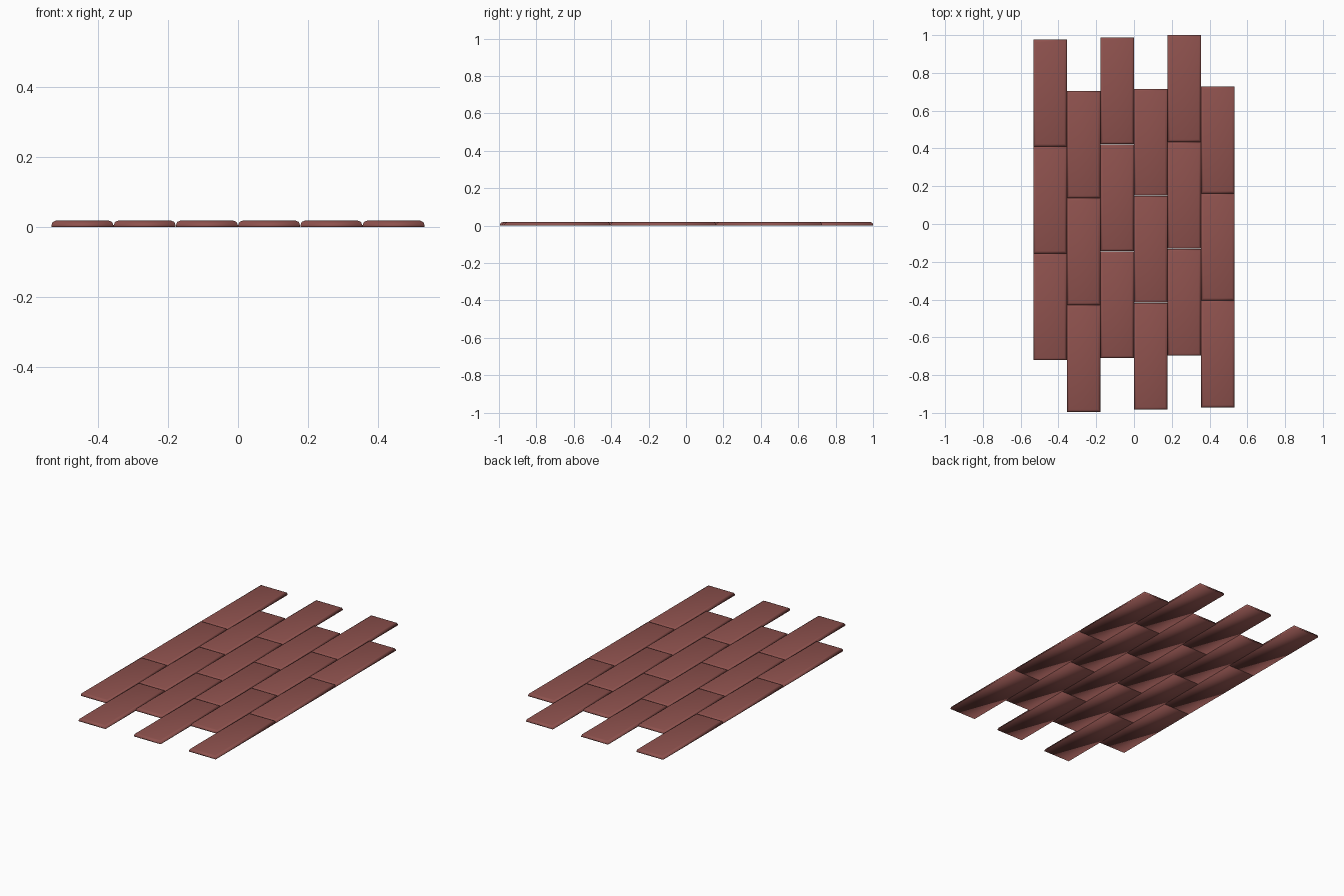
import bpy, bmesh

if "Cube" in bpy.data.objects:
    bpy.data.objects.remove(bpy.data.objects["Cube"])

COLS, ROWS = 6, 3
PITCH_X, PITCH_Y = 0.1777, 0.5663      # plank spacing
W, L, H = 0.1765, 0.5650, 0.0180       # plank size
BEVEL = 0.0125

mat = bpy.data.materials.new("red brown wood")
mat.diffuse_color = (0.27, 0.083, 0.075, 1)
mat.use_nodes = True
mat.node_tree.nodes["Principled BSDF"].inputs["Base Color"].default_value = mat.diffuse_color


def plank_mesh():
    """Flat board with softened top edges."""
    bm = bmesh.new()
    bmesh.ops.create_cube(bm, size=1)
    for v in bm.verts:
        v.co = (v.co.x * W, v.co.y * L, (v.co.z + 0.5) * H)
    top = [e for e in bm.edges if all(v.co.z > H / 2 for v in e.verts)]
    bmesh.ops.bevel(bm, geom=top, offset=BEVEL, segments=2, profile=0.5,
                    affect='EDGES')
    for f in bm.faces:
        f.smooth = True
    me = bpy.data.meshes.new("plank")
    bm.to_mesh(me)
    bm.free()
    me.materials.append(mat)
    return me


mesh = plank_mesh()

# Staggered columns: every second one drops half a plank, with a slow drift
for c in range(COLS):
    x = (c - (COLS - 1) / 2) * PITCH_X
    mid = (0.1275 + 0.006 * c) if c % 2 == 0 else (-0.1515 + 0.006 * c)
    for r in range(ROWS):
        ob = bpy.data.objects.new(f"floor_plank_{c + 1}_{r + 1}", mesh)
        ob.location = (x, mid + (r - 1) * PITCH_Y, 0)
        bpy.context.collection.objects.link(ob)
